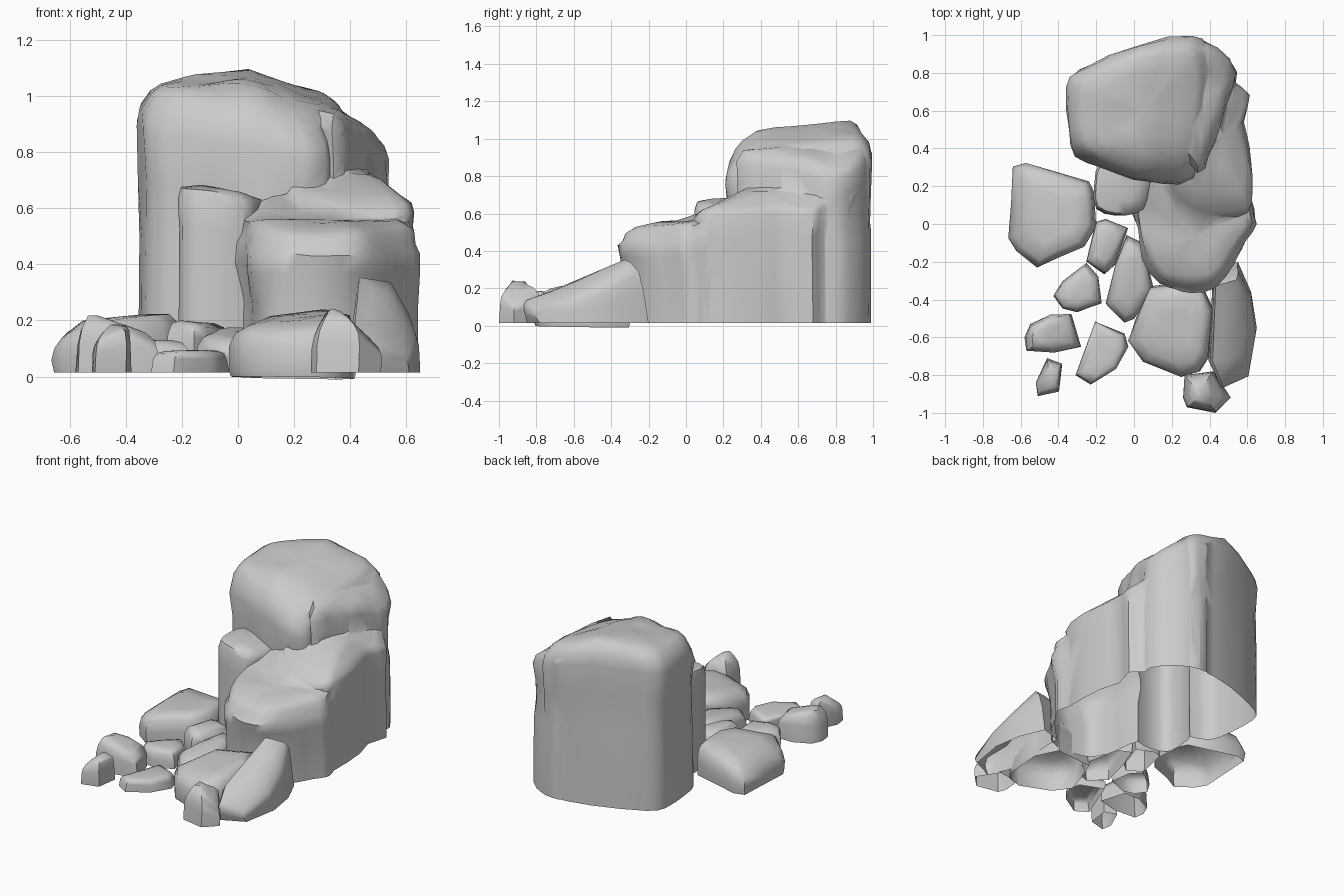
import bpy, bmesh
from mathutils import Vector, noise

default = bpy.data.objects.get("Cube")
if default:
    bpy.data.objects.remove(default, do_unlink=True)

GROUND = 0.015

stone = bpy.data.materials.new("grey stone")
stone.use_nodes = True
grey = (0.6, 0.6, 0.6, 1)
stone.diffuse_color = grey
stone.node_tree.nodes["Principled BSDF"].inputs["Base Color"].default_value = grey


def rounded(outline):
    """Add one spline point between each pair of outline corners."""
    pts = [Vector(p) for p in outline]
    n = len(pts)
    result = []
    for i, p in enumerate(pts):
        q = pts[(i + 1) % n]
        before, after = pts[i - 1], pts[(i + 2) % n]
        result += [p, (p + q) * 0.56 - (before + after) * 0.06]
    return result


def finish(obj, angle):
    """Smooth shading with sharp creases."""
    bpy.ops.object.select_all(action="DESELECT")
    obj.select_set(True)
    bpy.context.view_layer.objects.active = obj
    bpy.ops.object.shade_smooth_by_angle(angle=angle)


def rock(name, outline, height, rings, base=GROUND, closed=False, rough=0.012):
    """Stack scaled copies of a plan outline; rings are (height share, scale, y shift)."""
    pts = rounded(outline) if closed else [Vector(p) for p in outline]
    centre = sum(pts, Vector((0, 0))) / len(pts)
    bm = bmesh.new()
    loops = []
    for share, scale, shift in rings:
        loop = []
        for p in pts:
            q = centre + (p - centre) * scale
            co = Vector((q.x, q.y + shift, base + share * (height(q.x, q.y) - base)))
            if share > 0:
                co += noise.noise_vector(co * 6) * rough
            loop.append(bm.verts.new(co))
        loops.append(loop)
    n = len(pts)
    for low, high in zip(loops, loops[1:]):
        for i in range(n):
            j = (i + 1) % n
            bm.faces.new((low[i], low[j], high[j], high[i]))
    # crown of the rock
    peak = bm.verts.new((centre.x, centre.y + rings[-1][2], height(*centre)))
    for i in range(n):
        bm.faces.new((loops[-1][i], loops[-1][(i + 1) % n], peak))
    # a temporary floor gives solid bodies for joining and correct normals
    floor = bm.faces.new(loops[0][::-1])
    bmesh.ops.recalc_face_normals(bm, faces=bm.faces)
    if not closed:
        bmesh.ops.delete(bm, geom=[floor], context="FACES_ONLY")
    mesh = bpy.data.meshes.new(name)
    bm.to_mesh(mesh)
    bm.free()
    mesh.materials.append(stone)
    obj = bpy.data.objects.new(name, mesh)
    bpy.context.collection.objects.link(obj)
    if not closed:
        finish(obj, 0.95)
    return obj


def plane(z, x_slope=0, y_slope=0):
    return lambda x, y: z + x_slope * x + y_slope * y


# Main cliff: tall pillar
cliff = rock(
    "cliff",
    [(-.355, .72), (-.28, .82), (.03, .945), (.3, .99), (.38, .94), (.4, .75), (.37, .5),
     (.31, .25), (.16, .22), (0, .24), (-.18, .31), (-.31, .36), (-.345, .5)],
    lambda x, y: (1.1 - .09 * max(0, .03 - x) - .3 * max(0, x - .03)
                  - .1 * max(0, .88 - y) - .45 * max(0, .4 - y)),
    [(0, 1, 0), (.5, .99, 0), (.7, .985, 0), (.87, 1.01, 0), (.93, .985, 0), (.975, .9, 0),
     (.995, .8, 0), (1, .6, 0), (1, .3, 0)],
    base=-.05, closed=True, rough=.018)

# Lower shelves that merge into the cliff
shoulder = rock(
    "shoulder",
    [(.2, .94), (.3, .985), (.44, .93), (.545, .8), (.5, .67), (.45, .52), (.4, .37),
     (.34, .27), (.15, .6)],
    lambda x, y: .965 - .72 * max(0, x - .34) - .25 * max(0, .4 - y),
    [(0, 1.01, 0), (.55, 1.02, 0), (.65, .98, 0), (.84, .98, 0), (.95, 1, 0), (1, .9, 0),
     (1, .5, 0)],
    base=-.06, closed=True, rough=.018)
side_ledge = rock(
    "side_ledge",
    [(.3, .9), (.49, .88), (.54, .74), (.61, .68), (.57, .54), (.61, .4), (.62, .12),
     (.55, .04), (.3, .06), (.15, .3)],
    lambda x, y: min(.78, .57 + .5 * y, .62 + .8 * (.6 - x)),
    [(0, 1, 0), (.8, .99, 0), (.96, 1, 0), (1, .94, 0), (1, .7, 0), (1, .4, 0)],
    base=-.07, closed=True, rough=.018)
front_step = rock(
    "front_step",
    [(-.2, .08), (-.21, .2), (-.17, .35), (.05, .4), (.1, .3), (.06, .12), (.02, .06),
     (-.1, .045)],
    lambda x, y: .675 - .14 * (x + .1),
    [(0, 1, 0), (.8, .99, 0), (.93, 1, 0), (.98, .92, 0), (1, .5, 0)],
    base=-.08, closed=True)
front_bluff = rock(
    "front_bluff",
    [(-.01, .16), (.02, -.02), (.05, -.2), (.12, -.31), (.21, -.34), (.3, -.355), (.43, -.32),
     (.53, -.2), (.6, -.08), (.655, 0), (.62, .12), (.55, .35), (.2, .38)],
    lambda x, y: (.57 + .17 * min(y, .05) + .45 * min(.2, max(0, y - .05))
                  - .25 * max(0, x - .48)),
    [(0, .96, .03), (.55, .97, .02), (.74, 1, 0), (.86, 1, -.01), (.9, .95, 0),
     (.97, .91, 0), (1, .75, 0), (1, .4, 0)],
    base=-.09, closed=True, rough=.025)

# Join the shelves with the cliff and cut the hollow underside level
shelves = [shoulder, side_ledge, front_step, front_bluff]
for shelf in shelves:
    union = cliff.modifiers.new(shelf.name, "BOOLEAN")
    union.operation = "UNION"
    union.solver = "EXACT"
    union.object = shelf
bpy.context.view_layer.update()
evaluated = cliff.evaluated_get(bpy.context.evaluated_depsgraph_get())
joined = bpy.data.meshes.new_from_object(evaluated)
cliff.modifiers.clear()
cliff.data = joined
for shelf in shelves:
    bpy.data.objects.remove(shelf, do_unlink=True)
bm = bmesh.new()
bm.from_mesh(joined)
bmesh.ops.bisect_plane(bm, geom=bm.verts[:] + bm.edges[:] + bm.faces[:],
                       plane_co=(0, 0, GROUND), plane_no=(0, 0, 1), clear_inner=True)
bm.to_mesh(joined)
bm.free()
finish(cliff, 0.95)

# Loose boulders around the foot
BOULDER = [(0, .97, 0), (.4, 1, 0), (.7, .95, 0), (.92, .8, 0), (1, .5, 0)]
SLAB = [(0, 1, 0), (.6, .98, 0), (.86, .9, 0), (.97, .7, 0), (1, .4, 0)]
rock("left_boulder",
     [(-.64, .3), (-.57, .32), (-.24, .23), (-.21, .17), (-.2, -.02), (-.26, -.12),
      (-.4, -.17), (-.51, -.23), (-.62, -.15), (-.66, -.08), (-.65, .1)],
     lambda x, y: .265 + .12 * x - .6 * max(0, -.56 - x),
     [(0, .98, 0), (.45, 1, 0), (.8, .95, 0), (.95, .84, 0), (1, .5, 0)])
# this slab has a small lip that dips below the others
rock("front_slab",
     [(-.03, -.62), (.02, -.47), (.08, -.33), (.35, -.3), (.42, -.45), (.4, -.7),
      (.35, -.78), (.25, -.81), (.05, -.73)],
     plane(.26, .14, .14), [(-.1, .98, 0)] + SLAB)
rock("right_slab",
     [(.4, -.7), (.46, -.85), (.61, -.78), (.65, -.55), (.62, -.36), (.55, -.2), (.42, -.24)],
     lambda x, y: .475 + .42 * y - .9 * max(0, x - .52),
     [(0, 1, 0), (.5, .98, -.02), (.8, .95, -.035), (.97, .86, -.05), (1, .5, -.04)])
rock("corner_rock",
     [(.26, -.92), (.27, -.8), (.42, -.78), (.51, -.92), (.43, -1), (.28, -.97)],
     lambda x, y: .255 - .9 * max(0, x - .34) - 1.3 * max(0, .34 - x), SLAB)
rock("foot_rock",
     [(-.15, -.42), (-.1, -.22), (-.04, -.06), (.05, -.1), (.1, -.35), (0, -.5), (-.05, -.52)],
     plane(.2, 0, .12), BOULDER)
rock("gap_rock",
     [(-.25, -.2), (-.2, .01), (-.15, .03), (-.03, -.02), (-.1, -.22), (-.16, -.27)],
     plane(.18, -.1), BOULDER)
rock("round_rock",
     [(-.43, -.38), (-.38, -.3), (-.25, -.21), (-.19, -.28), (-.17, -.42), (-.3, -.47),
      (-.38, -.45)],
     plane(.13), BOULDER)
rock("upright_rock",
     [(-.58, -.6), (-.55, -.53), (-.44, -.48), (-.33, -.48), (-.28, -.65), (-.42, -.68),
      (-.57, -.67)],
     lambda x, y: .065 - .3 * x - 1.5 * max(0, -.53 - x), SLAB)
rock("small_rock",
     [(-.51, -.91), (-.52, -.84), (-.46, -.71), (-.38, -.74), (-.4, -.88)],
     lambda x, y: .185 - 1.2 * max(0, -.46 - x), SLAB)
rock("low_rock",
     [(-.31, -.8), (-.2, -.52), (-.05, -.58), (-.03, -.65), (-.1, -.77), (-.23, -.85)],
     plane(.095), SLAB)
